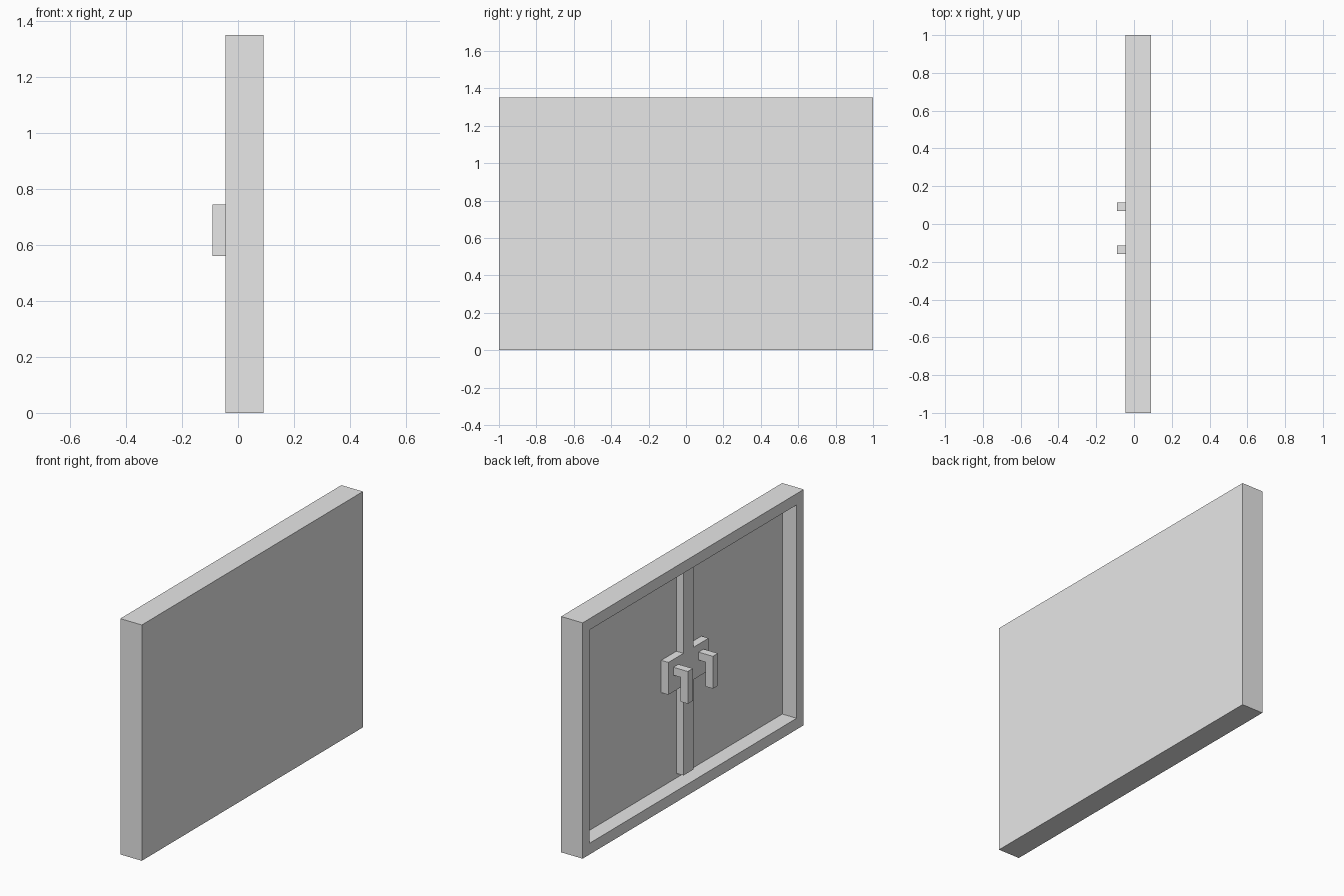
import bpy
import bmesh
from mathutils import Vector

cube = bpy.data.objects.get("Cube")
if cube:
    bpy.data.objects.remove(cube, do_unlink=True)

U = 1 / 22                  # module: one panel thickness
HEIGHT = 1.35
MID_Y = -U / 2              # centre line of the bar and handles
FLOOR_X, FACE_X = U, -U     # recess floor and outer frame face

grey = bpy.data.materials.new("light_grey")
grey.use_nodes = True
grey.diffuse_color = (0.8, 0.8, 0.8, 1)
grey.node_tree.nodes["Principled BSDF"].inputs["Base Color"].default_value = (0.8, 0.8, 0.8, 1)


def finish(name, bm):
    bmesh.ops.recalc_face_normals(bm, faces=bm.faces)
    mesh = bpy.data.meshes.new(name)
    bm.to_mesh(mesh)
    bm.free()
    mesh.materials.append(grey)
    obj = bpy.data.objects.new(name, mesh)
    bpy.context.collection.objects.link(obj)


def box(bm, low, high):
    low, high = Vector(low), Vector(high)
    verts = bmesh.ops.create_cube(bm, size=1)["verts"]
    for v in verts:
        v.co = (low + high) / 2 + v.co * (high - low)
    return verts


def extrude_y(name, profile, y0, y1):
    """Extrude an (x, z) outline along y."""
    bm = bmesh.new()
    face = bm.faces.new([bm.verts.new((x, y0, z)) for x, z in profile])
    new = bmesh.ops.extrude_face_region(bm, geom=[face])["geom"]
    moved = [g for g in new if isinstance(g, bmesh.types.BMVert)]
    bmesh.ops.translate(bm, verts=moved, vec=(0, y1 - y0, 0))
    finish(name, bm)


# Cabinet panel: slab with an inset recess pushed into its -x face
bm = bmesh.new()
box(bm, (FACE_X, -1, 0), (2 * U, 1, HEIGHT))
bm.normal_update()
front = min(bm.faces, key=lambda f: f.calc_center_median().x)
bmesh.ops.inset_region(bm, faces=[front], thickness=2 * U)
new = bmesh.ops.extrude_face_region(bm, geom=[front])["geom"]
bmesh.ops.translate(bm, verts=[g for g in new if isinstance(g, bmesh.types.BMVert)],
                    vec=(FLOOR_X - FACE_X, 0, 0))
if front.is_valid:
    bmesh.ops.delete(bm, geom=[front], context="FACES")
finish("recessed_panel", bm)

# Centre bar and lock plate, standing one module above the recess floor
PLATE_LOW, PLATE_HIGH = 0.605, 0.79
for name, half, low, high in (
        ("lower_bar", U, 2 * U, PLATE_LOW),
        ("lock_plate", 4 * U, PLATE_LOW, PLATE_HIGH),
        ("upper_bar", U, PLATE_HIGH, HEIGHT - 2 * U)):
    bm = bmesh.new()
    box(bm, (0, MID_Y - half, low), (FLOOR_X, MID_Y + half, high))
    finish(name, bm)

# Pair of hooked handles: a short stub with a hanging grip
top, bottom = 0.745, 0.56
hook = [(0, top), (-2 * U, top), (-2 * U, bottom), (-U, bottom),
        (-U, top - U), (0, top - U)]
for side, name in ((1, "left_handle"), (-1, "right_handle")):
    extrude_y(name, hook, MID_Y + side * 2 * U, MID_Y + side * 3 * U)
